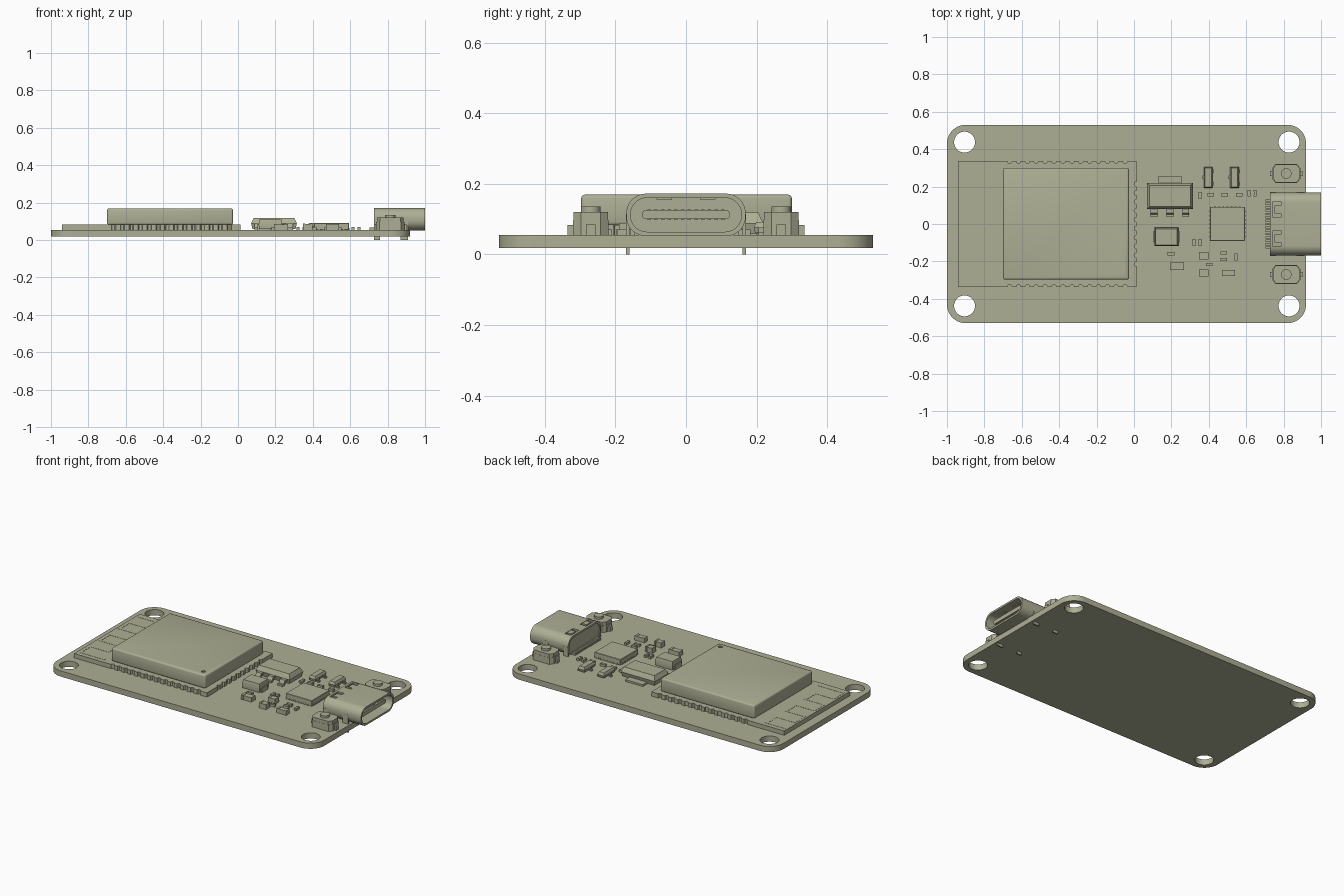
import bpy, bmesh, math
from mathutils import Matrix

if "Cube" in bpy.data.objects:
    bpy.data.objects.remove(bpy.data.objects["Cube"])

mat = bpy.data.materials.new("olive")
mat.diffuse_color = (0.42, 0.43, 0.30, 1)
mat.use_nodes = True
mat.node_tree.nodes["Principled BSDF"].inputs["Base Color"].default_value = mat.diffuse_color
TO_X = Matrix(((0, 0, 1, 0), (1, 0, 0, 0), (0, 1, 0, 0), (0, 0, 0, 1)))


def finish(name, bm):
    bmesh.ops.recalc_face_normals(bm, faces=bm.faces)
    me = bpy.data.meshes.new(name)
    bm.to_mesh(me)
    bm.free()
    me.materials.append(mat)
    ob = bpy.data.objects.new(name, me)
    bpy.context.collection.objects.link(ob)
    return ob


def boxes(name, items, bevel=0, segs=1):
    """One object made of boxes given as (x0, x1, y0, y1, z0, z1)."""
    bm = bmesh.new()
    for x0, x1, y0, y1, z0, z1 in items:
        m = Matrix.Translation(((x0 + x1) / 2, (y0 + y1) / 2, (z0 + z1) / 2))
        bmesh.ops.create_cube(bm, size=1, matrix=m @ Matrix.Diagonal((x1 - x0, y1 - y0, z1 - z0, 1)))
    if bevel:
        bmesh.ops.bevel(bm, geom=bm.edges[:], offset=bevel, segments=segs, affect='EDGES', profile=0.5)
    return finish(name, bm)


def plate(name, loops, a, b, along_x=False):
    """Extrude 2D outlines (inner loops become holes) from a to b along z or x."""
    cu = bpy.data.curves.new(name, 'CURVE')
    cu.dimensions, cu.fill_mode, cu.extrude = '2D', 'BOTH', (b - a) / 2
    for pts in loops:
        sp = cu.splines.new('POLY')
        sp.points.add(len(pts) - 1)
        for p, (u, v) in zip(sp.points, pts):
            p.co = (u, v, 0, 1)
        sp.use_cyclic_u = True
    tmp = bpy.data.objects.new("tmp", cu)
    me = bpy.data.meshes.new_from_object(tmp)
    bm = bmesh.new()
    bm.from_mesh(me)
    bpy.data.objects.remove(tmp)
    bpy.data.meshes.remove(me)
    bpy.data.curves.remove(cu)
    bmesh.ops.remove_doubles(bm, verts=bm.verts, dist=1e-5)
    bm.transform(Matrix.Translation((0, 0, (a + b) / 2)))
    if along_x:
        bm.transform(TO_X)
    return finish(name, bm)


def arc(cx, cy, r, a0, a1, n):
    return [(cx + r * math.cos(math.radians(a0 + (a1 - a0) * i / n)),
             cy + r * math.sin(math.radians(a0 + (a1 - a0) * i / n))) for i in range(n + 1)]


def circle(cx, cy, r, n=32):
    return arc(cx, cy, r, 0, 360, n)[:-1]


def rounded(x0, x1, y0, y1, r, n=8):
    return (arc(x1 - r, y1 - r, r, 0, 90, n) + arc(x0 + r, y1 - r, r, 90, 180, n)
            + arc(x0 + r, y0 + r, r, 180, 270, n) + arc(x1 - r, y0 + r, r, 270, 360, n))


def moulded(name, x0, x1, y0, y1, z0, z1, t):
    """Package body drafted above and below its parting line."""
    bm = bmesh.new()
    rings = []
    for z, d in ((z0, t * 0.6), ((z0 + z1) / 2, 0), (z1, t)):
        rings.append([bm.verts.new(p) for p in ((x0 + d, y0 + d, z), (x1 - d, y0 + d, z),
                                                (x1 - d, y1 - d, z), (x0 + d, y1 - d, z))])
    bm.faces.new(rings[0])
    bm.faces.new(rings[2])
    for lo, hi in zip(rings, rings[1:]):
        for i in range(4):
            j = (i + 1) % 4
            bm.faces.new((lo[i], lo[j], hi[j], hi[i]))
    return finish(name, bm)


def cut(ob, cutter):
    mod = ob.modifiers.new("cut", 'BOOLEAN')
    mod.operation, mod.solver, mod.object = 'DIFFERENCE', 'EXACT', cutter
    bpy.context.view_layer.objects.active = ob
    bpy.ops.object.modifier_apply(modifier=mod.name)
    bpy.data.objects.remove(cutter)


TOP = 0.055
# circuit board with four mounting holes
plate("circuit_board", [rounded(-1, 0.92, -0.53, 0.53, 0.1, 12)]
      + [circle(x, y, 0.056) for x in (-0.906, 0.829) for y in (-0.438, 0.438)], 0.018, TOP)

# radio module board with half-round edge contacts
mx0, mx1, my = -0.94, 0.013, 0.336
outline = [(mx0, -my)]
for i in range(14):
    outline += arc(-0.665 + i * 0.0475, -my, 0.012, 180, 0, 6)
outline.append((mx1, -my))
for i in range(10):
    outline += arc(mx1, -0.214 + i * 0.0475, 0.012, 270, 90, 6)
outline.append((mx1, my))
for i in range(14):
    outline += arc(-0.0475 - i * 0.0475, my, 0.012, 360, 180, 6)
outline.append((mx0, my))
plate("module_board", [outline], TOP, 0.083)

# metal shield can with a round orientation dimple
shield = boxes("shield_can", [(-0.70, -0.027, -0.297, 0.30, 0.082, 0.169)], 0.010, 3)
cut(shield, plate("dimple_cutter", [circle(-0.067, -0.257, 0.013, 20)], 0.163, 0.18))

# meandering antenna trace
path = [(-0.75, -0.30), (-0.92, -0.30)]
for i in range(6):
    y = -0.20 + i * 0.10
    path += [(path[-1][0], y), (-0.79 if path[-1][0] < -0.85 else -0.92, y)]
w = 0.007
boxes("antenna_trace", [(min(a[0], b[0]) - w, max(a[0], b[0]) + w, min(a[1], b[1]) - w,
                         max(a[1], b[1]) + w, 0.082, 0.0842) for a, b in zip(path, path[1:])])

# voltage regulator: body, heat tab and three bent legs
moulded("regulator_body", 0.07, 0.315, 0.08, 0.219, 0.058, 0.118, 0.014)
boxes("regulator_tab", [(0.13, 0.255, 0.20, 0.257, TOP, 0.067)])
leg = [(0.037, TOP), (0.058, TOP), (0.068, 0.076), (0.09, 0.076), (0.09, 0.088), (0.060, 0.088), (0.050, 0.067), (0.037, 0.067)]
for i, x in enumerate((0.107, 0.192, 0.277)):
    plate(f"regulator_leg_{i}", [leg], x - 0.018, x + 0.018, True)

# large capacitor with wrapped end terminals
moulded("capacitor_body", 0.11, 0.237, -0.118, -0.02, 0.058, 0.112, 0.006)
boxes("capacitor_terminals", [(0.104, 0.125, -0.10, -0.038, TOP, 0.085), (0.222, 0.243, -0.10, -0.038, TOP, 0.085)])

# interface chip
boxes("interface_chip", [(0.406, 0.593, -0.09, 0.092, TOP, 0.092)], 0.002)
pads = []
for i in range(7):
    c = -0.066 + i * 0.022
    pads += [(0.404, 0.595, c - 0.005, c + 0.005, TOP, 0.064),
             (0.4995 + c - 0.005, 0.4995 + c + 0.005, -0.092, 0.094, TOP, 0.064)]
boxes("interface_chip_pads", pads)

# two three-legged transistors
for i, x in enumerate((0.397, 0.537)):
    moulded(f"transistor_body_{i}", x - 0.024, x + 0.024, 0.192, 0.306, 0.060, 0.092, 0.007)
    legs = []
    for s, y in ((-1, 0.249), (1, 0.283), (1, 0.215)):
        a, b, c = x + s * 0.018, x + s * 0.031, x + s * 0.038
        legs += [(min(a, b), max(a, b), y - 0.009, y + 0.009, 0.068, 0.076),
                 (min(x + s * 0.025, b), max(x + s * 0.025, b), y - 0.009, y + 0.009, TOP, 0.076),
                 (min(b, c), max(b, c), y - 0.009, y + 0.009, TOP, 0.062)]
    boxes(f"transistor_legs_{i}", legs)

# small surface-mount parts: x, y, length in x, length in y, height
smd = [(0.352, 0.152, .016, .037, .016), (0.411, 0.156, .035, .018, .016), (0.484, 0.156, .035, .018, .016),
       (0.562, 0.156, .035, .018, .016), (0.615, 0.165, .016, .035, .016), (0.648, 0.165, .016, .035, .016),
       (0.32, -0.10, .016, .037, .016), (0.352, -0.10, .016, .037, .016), (0.198, -0.16, .037, .018, .016),
       (0.23, -0.225, .075, .04, .03), (0.48, -0.155, .037, .018, .016), (0.48, -0.19, .037, .018, .016),
       (0.545, -0.176, .016, .037, .016), (0.402, -0.217, .034, .016, .016), (0.505, -0.262, .07, .034, .03),
       (0.373, -0.17, .05, .04, .034), (0.373, -0.262, .05, .04, .034)]
for i, (x, y, lx, ly, h) in enumerate(smd):
    hx, hy = lx / 2, ly / 2
    parts = [(x - hx * 0.96, x + hx * 0.96, y - hy * 0.94, y + hy * 0.94, TOP, TOP + h * 0.93)]
    for s in (-1, 1):
        if lx > ly:
            c = x + s * hx * 0.78
            parts.append((c - hx * 0.22, c + hx * 0.22, y - hy, y + hy, TOP, TOP + h))
        else:
            c = y + s * hy * 0.78
            parts.append((x - hx, x + hx, c - hy * 0.22, c + hy * 0.22, TOP, TOP + h))
    boxes(f"small_component_{i:02d}", parts)

# two push buttons beside the connector
for side, y in (("left", 0.27), ("right", -0.27)):
    x = 0.814
    body = [(0.075, -0.028), (0.075, 0.028), (0.058, 0.05), (-0.058, 0.05), (-0.075, 0.028),
            (-0.075, -0.028), (-0.058, -0.05), (0.058, -0.05)]
    plate(f"{side}_button_base", [[(x + u, y + v) for u, v in body]], TOP, 0.098)
    plate(f"{side}_button_cover", [[(x + u * 0.95, y + v * 0.98) for u, v in body]], 0.096, 0.12)
    plate(f"{side}_button_cap", [circle(x, y, 0.028)], 0.118, 0.135)
    boxes(f"{side}_button_tabs", [(x - 0.088, x + 0.088, y - 0.013, y + 0.013, TOP, 0.085)])

# connector shell: rounded tube with two clip windows in the roof
shell = plate("connector_shell", [rounded(-0.169, 0.169, 0.052, 0.172, 0.055, 10),
                                  rounded(-0.157, 0.157, 0.064, 0.160, 0.046, 10)], 0.727, 1.0, True)
cut(shell, boxes("window_cutter", [(0.742, 0.785, c - 0.042, c + 0.042, 0.13, 0.2) for c in (-0.078, 0.078)]))
boxes("shell_clips", [(0.752, 0.79, c - 0.022, c + 0.022, 0.158, 0.170) for c in (-0.078, 0.078)])
boxes("shell_springs", [(0.83, 0.96, c - 0.022, c + 0.022, 0.156, 0.162) for c in (-0.062, 0.062)])
# insulator, contact tongue and contacts
plate("connector_insulator", [rounded(-0.158, 0.158, 0.060, 0.161, 0.045, 10)], 0.732, 0.80, True)
plate("connector_tongue", [rounded(-0.125, 0.125, 0.0995, 0.1255, 0.012, 4)], 0.79, 0.975, True)
boxes("connector_contacts", [(0.80, 0.965, c - 0.005, c + 0.005, 0.0975, 0.1275)
                             for c in (-0.1045 + i * 0.019 for i in range(12))])
# rear solder pins and through-board anchor pegs
boxes("connector_pins", [(0.703, 0.74, c - 0.006, c + 0.006, TOP, 0.068)
                         for c in (-0.126 + i * 0.018 for i in range(15))])
boxes("connector_pegs", [(a, b, s * 0.165 - 0.005, s * 0.165 + 0.005, 0, 0.115)
                         for a, b in ((0.727, 0.76), (0.87, 0.908)) for s in (-1, 1)])

# crisp edges, smooth curves
bpy.ops.object.select_all(action='SELECT')
bpy.context.view_layer.objects.active = shell
bpy.ops.object.shade_smooth_by_angle(angle=math.radians(30))
